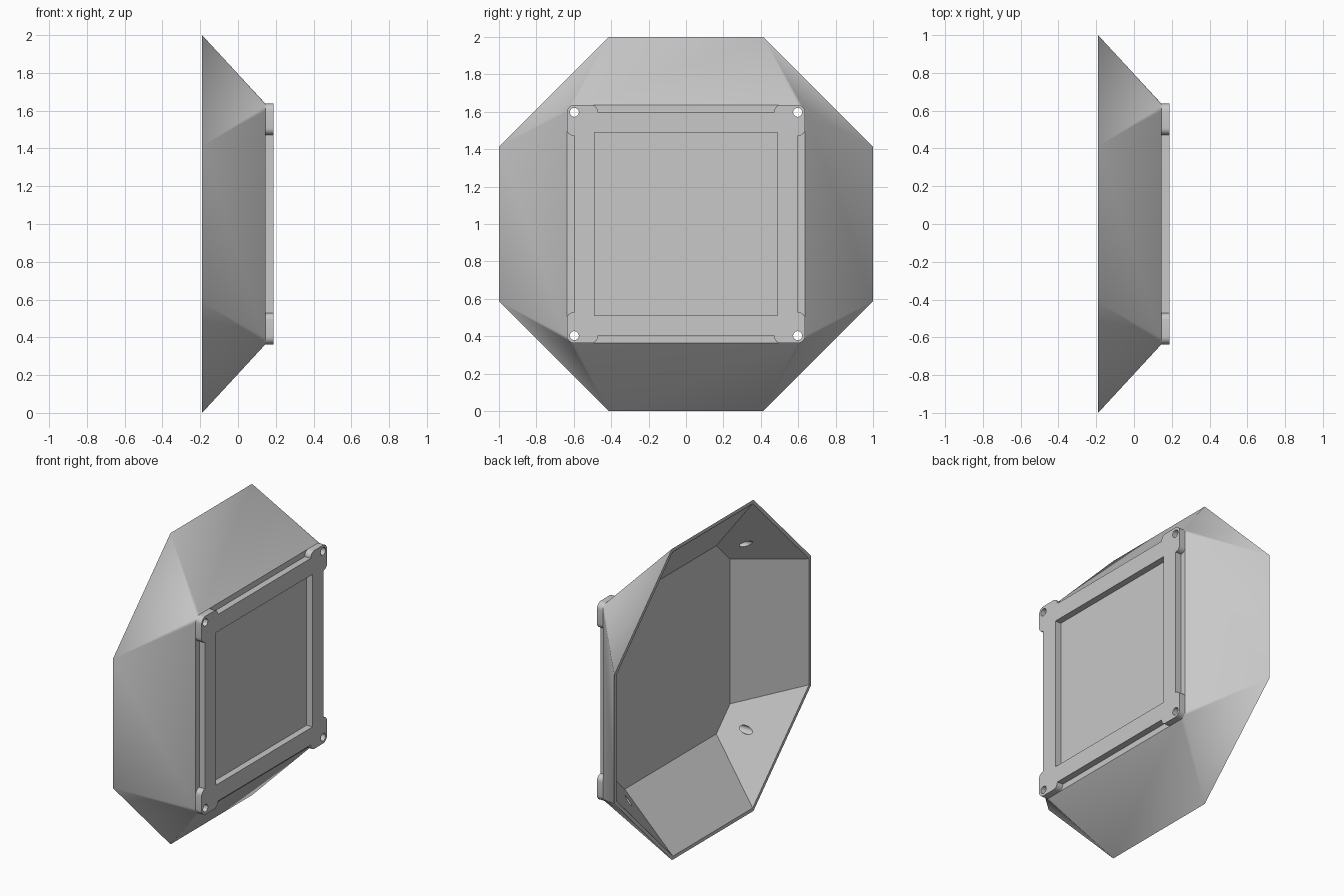
import bpy, bmesh, math
from mathutils import Matrix

if "Cube" in bpy.data.objects:
    bpy.data.objects.remove(bpy.data.objects["Cube"])

# Depth planes along x
BACK, FLOOR, FACE, FRONT = -0.19, 0.11, 0.145, 0.187
HOLE = 0.597

grey = bpy.data.materials.new("grey")
grey.diffuse_color = (0.58, 0.58, 0.58, 1)
grey.use_nodes = True
grey.node_tree.nodes["Principled BSDF"].inputs["Base Color"].default_value = grey.diffuse_color


def turn(points):
    """Repeat one corner (y, z) around the four quarter turns."""
    out = []
    for k in range(4):
        c, s = round(math.cos(k * math.pi / 2)), round(math.sin(k * math.pi / 2))
        out += [(c * y - s * z, s * y + c * z) for y, z in points]
    return out


def arc(cy, cz, r, a0, a1, n=8):
    return [(cy + r * math.cos(math.radians(a0 + (a1 - a0) * i / n)),
             cz + r * math.sin(math.radians(a0 + (a1 - a0) * i / n))) for i in range(n + 1)]


def ring(bm, points, x):
    return [bm.verts.new((x, y, z + 1)) for y, z in points]


def finish(name, bm):
    bmesh.ops.recalc_face_normals(bm, faces=bm.faces[:])
    me = bpy.data.meshes.new(name)
    bm.to_mesh(me)
    bm.free()
    me.materials.append(grey)
    ob = bpy.data.objects.new(name, me)
    bpy.context.collection.objects.link(ob)
    return ob


def activate(ob):
    bpy.ops.object.select_all(action='DESELECT')
    ob.select_set(True)
    bpy.context.view_layer.objects.active = ob


def cut(ob, cutter):
    activate(ob)
    mod = ob.modifiers.new("cut", 'BOOLEAN')
    mod.operation, mod.solver, mod.object = 'DIFFERENCE', 'EXACT', cutter
    bpy.ops.object.modifier_apply(modifier=mod.name)


# Shell: octagonal rim lofted to a rounded square face, hollow from the back
N = 8
bm = bmesh.new()
rim = ring(bm, turn([(1, 0.414), (0.414, 1)]), BACK)
face = ring(bm, turn(arc(HOLE, HOLE, 0.04, 0, 90, N)), FACE)
for k in range(4):
    a, b, nxt = rim[2 * k], rim[2 * k + 1], rim[(2 * k + 2) % 8]
    p = face[k * (N + 1):(k + 1) * (N + 1)]
    for i in range(N):
        bm.faces.new((a if i < N // 2 else b, p[i], p[i + 1]))
    bm.faces.new((a, p[N // 2], b))
    bm.faces.new((b, p[N], face[((k + 1) * (N + 1)) % len(face)], nxt))
bm.faces.new(face)
lip = ring(bm, turn([(0.978, 0.405), (0.405, 0.978)]), BACK)
floor = ring(bm, turn([(0.605, 0.465), (0.465, 0.605)]), FLOOR)
for i in range(8):
    j = (i + 1) % 8
    bm.faces.new((rim[i], rim[j], lip[j], lip[i]))
    bm.faces.new((lip[i], lip[j], floor[j], floor[i]))
bm.faces.new(floor)
shell = finish("shell", bm)

# Front frame: square plate with rounded ears at the corners
ear = ([(0.6, 0.472)] + arc(0.602, 0.507, 0.035, -90, 0, 6)
       + arc(HOLE, HOLE, 0.04, 0, 90, N)
       + arc(0.507, 0.602, 0.035, 90, 180, 6) + [(0.472, 0.6)])
bm = bmesh.new()
base = bm.faces.new(ring(bm, turn(ear), FACE - 0.004))
ext = bmesh.ops.extrude_face_region(bm, geom=[base], use_keep_orig=True)
bmesh.ops.translate(bm, vec=(FRONT - FACE + 0.004, 0, 0),
                    verts=[g for g in ext["geom"] if isinstance(g, bmesh.types.BMVert)])
bmesh.ops.remove_doubles(bm, verts=bm.verts[:], dist=1e-5)
frame = finish("front_frame", bm)

# Square window cutter
bm = bmesh.new()
bmesh.ops.create_cube(bm, size=1, matrix=Matrix.Translation((0.17, 0, 1))
                      @ Matrix.Diagonal((0.2, 0.98, 0.98, 1)))
window = finish("window_cutter", bm)

# Four screw hole cutters
bm = bmesh.new()
for sy in (-1, 1):
    for sz in (-1, 1):
        bmesh.ops.create_cone(bm, cap_ends=True, segments=24, radius1=0.024, radius2=0.024,
                              depth=1, matrix=Matrix.Translation((0, sy * HOLE, 1 + sz * HOLE))
                              @ Matrix.Rotation(math.pi / 2, 4, 'Y'))
holes = finish("hole_cutter", bm)

cut(shell, holes)
cut(frame, window)
cut(frame, holes)
for helper in (window, holes):
    bpy.data.objects.remove(helper)

for ob in (shell, frame):
    activate(ob)
    bpy.ops.object.shade_smooth_by_angle(angle=math.radians(25))
